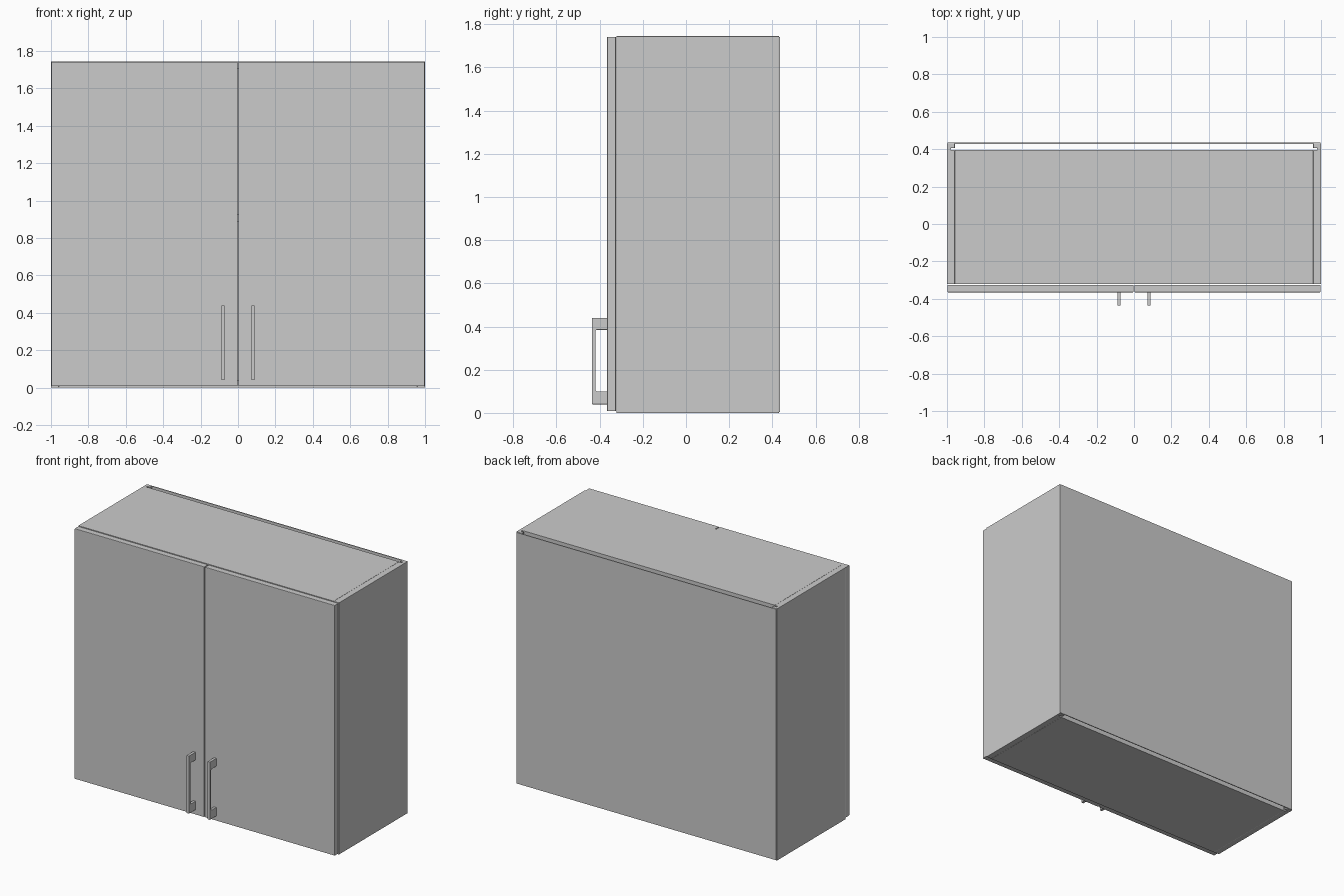
import bpy, bmesh
from mathutils import Vector

if "Cube" in bpy.data.objects:
    bpy.data.objects.remove(bpy.data.objects["Cube"])

H = 1.745      # overall height
T = 0.042      # board thickness
FRONT, REAR = -0.322, 0.395   # carcass depth range


def finish(name, bm, bevel=0.0):
    bmesh.ops.recalc_face_normals(bm, faces=bm.faces)
    me = bpy.data.meshes.new(name)
    bm.to_mesh(me)
    bm.free()
    ob = bpy.data.objects.new(name, me)
    bpy.context.collection.objects.link(ob)
    if bevel:
        mod = ob.modifiers.new("soft_edges", 'BEVEL')
        mod.width = bevel
        mod.segments = 2
        mod.limit_method = 'ANGLE'
    return ob


def box(name, lo, hi, bevel=0.0):
    bm = bmesh.new()
    bmesh.ops.create_cube(bm, size=1)
    lo, hi = Vector(lo), Vector(hi)
    for v in bm.verts:
        v.co = (lo + hi) / 2 + v.co * (hi - lo)
    return finish(name, bm, bevel)


def prism(name, pts, offset, bevel=0.0):
    bm = bmesh.new()
    face = bm.faces.new([bm.verts.new(p) for p in pts])
    ext = bmesh.ops.extrude_face_region(bm, geom=[face], use_keep_orig=True)
    verts = [g for g in ext['geom'] if isinstance(g, bmesh.types.BMVert)]
    bmesh.ops.translate(bm, verts=verts, vec=offset)
    return finish(name, bm, bevel)


# Top and bottom boards sit between the sides
for name, z in (("bottom_board", 0.0), ("top_board", H - T)):
    box(name, (-1 + T, FRONT, z), (1 - T, REAR, z + T))

# Side boards with a full-height groove near the rear inner edge
for name, s in (("left_side", -1), ("right_side", 1)):
    profile = [(1, FRONT), (1, 0.431), (1 - T, 0.431), (1 - T, 0.406),
               (0.98, 0.406), (0.98, REAR), (1 - T, REAR), (1 - T, FRONT)]
    prism(name, [(s * x, y, 0) for x, y in profile], (0, 0, H), 0.002)

# Thin back panel and inner shelf
box("back_panel", (-0.996, 0.429, 0.003), (0.996, 0.435, H - 0.003))
box("shelf", (-1 + T, -0.30, 0.885), (1 - T, REAR, 0.925))

# Doors with a narrow gap between them, and their pull handles
for side, s in (("left", -1), ("right", 1)):
    xs = sorted((s * 0.003, s * 0.997))
    box(side + "_door", (xs[0], -0.365, 0.008), (xs[1], -0.325, H - 0.003), 0.002)

    handle = [(-0.364, 0.04), (-0.435, 0.04), (-0.435, 0.44), (-0.364, 0.44),
              (-0.364, 0.385), (-0.414, 0.385), (-0.42, 0.379),
              (-0.42, 0.106), (-0.414, 0.10), (-0.364, 0.10)]
    prism(side + "_handle", [(s * 0.08 - 0.009, y, z) for y, z in handle],
          (0.018, 0, 0), 0.001)
